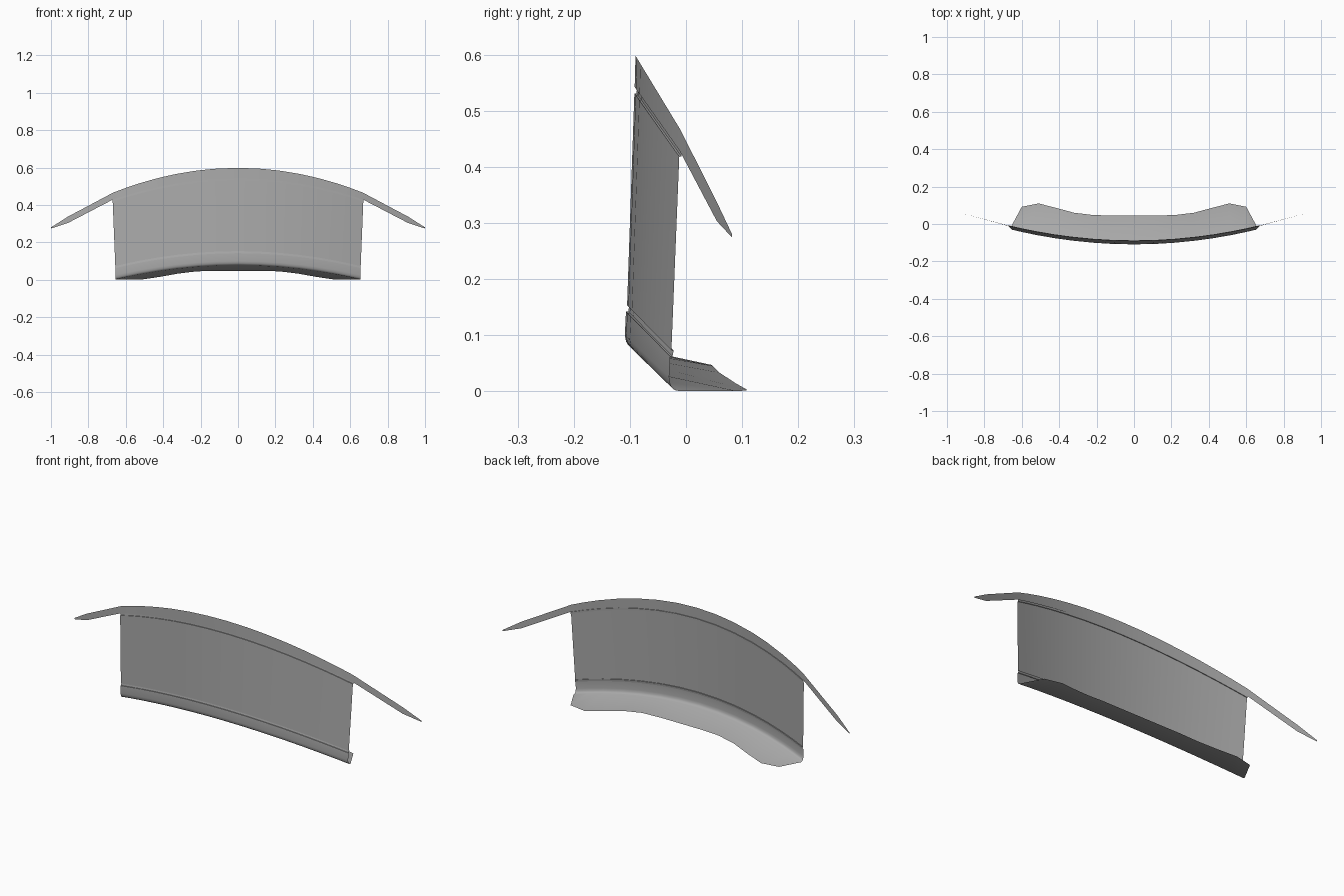
import bpy
import math

cube = bpy.data.objects.get("Cube")
if cube:
    bpy.data.objects.remove(cube, do_unlink=True)

grey = bpy.data.materials.new("plain_grey")
grey.use_nodes = True
COLOUR = (0.4, 0.4, 0.4, 1.0)
grey.diffuse_color = COLOUR
grey.node_tree.nodes["Principled BSDF"].inputs["Base Color"].default_value = COLOUR

STATIONS = [0, 0.17, 0.33, 0.5, 0.64, 0.79, 0.9, 1]


def bowed_row(x_end, y_mid, z_mid, y_end, z_end):
    """Half of a bowed line, from the middle to the left end."""
    return [(x_end * u, y_mid + (y_end - y_mid) * u * u, z_mid + (z_end - z_mid) * u * u)
            for u in STATIONS]


def sheet(name, half_rows):
    """Mirror the half rows across x = 0 and skin them into one open sheet."""
    rows = [[(-x, y, z) for x, y, z in reversed(row[1:])] + row for row in half_rows]
    n = len(rows[0])
    verts = [p for row in rows for p in row]
    faces = [(r * n + c, (r + 1) * n + c, (r + 1) * n + c + 1, r * n + c + 1)
             for r in range(len(rows) - 1) for c in range(n - 1)]
    mesh = bpy.data.meshes.new(name)
    mesh.from_pydata(verts, [], faces)
    mesh.materials.append(grey)
    obj = bpy.data.objects.new(name, mesh)
    bpy.context.collection.objects.link(obj)
    bpy.ops.object.select_all(action="DESELECT")
    obj.select_set(True)
    bpy.context.view_layer.objects.active = obj
    bpy.ops.object.shade_smooth_by_angle(angle=math.radians(35))
    return obj


def groove(name, upper, lower, depth=0.004):
    """Shallow channel that joins two neighbouring panels."""
    inner = [[(x, y + depth, z) for x, y, z in row] for row in (upper, lower)]
    return sheet(name, [upper, *inner, lower])


# Edge lines of the panels, from top to bottom
band_top = bowed_row(0.667, -0.090, 0.598, -0.010, 0.466)
band_low = bowed_row(0.670, -0.0915, 0.542, -0.011, 0.428)
panel_top = bowed_row(0.670, -0.092, 0.531, -0.012, 0.418)
panel_low = bowed_row(0.656, -0.105, 0.153, -0.026, 0.073)
lip_top = bowed_row(0.656, -0.107, 0.142, -0.028, 0.062)

# Top band, running on into the tapered wings
wing_top = [(0.91, 0.055, 0.337), (1.0, 0.082, 0.280)]
wing_low = [(0.91, 0.055, 0.303), (1.0, 0.082, 0.274)]
sheet("top_band", [band_top + wing_top, band_low + wing_low])

# Main panel
sheet("main_panel", [panel_top, panel_low])

# Seams
groove("upper_seam", band_low, panel_top)
groove("lower_seam", panel_low, lip_top)

# Lower lip, rolled under into the rear flange
bend = [bowed_row(0.655, -0.109, 0.100, -0.030, 0.025),
        bowed_row(0.655, -0.107, 0.089, -0.028, 0.013),
        bowed_row(0.655, -0.103, 0.082, -0.025, 0.006),
        bowed_row(0.655, -0.095, 0.077, -0.020, 0.002)]
flange_edge = [(0, 0.045, 0.047), (0.11, 0.045, 0.047), (0.22, 0.048, 0.045),
               (0.32, 0.060, 0.033), (0.42, 0.087, 0.015), (0.51, 0.110, 0.002),
               (0.60, 0.092, 0.0), (0.655, -0.010, 0.0)]
sheet("lower_lip", [lip_top, *bend, flange_edge])
